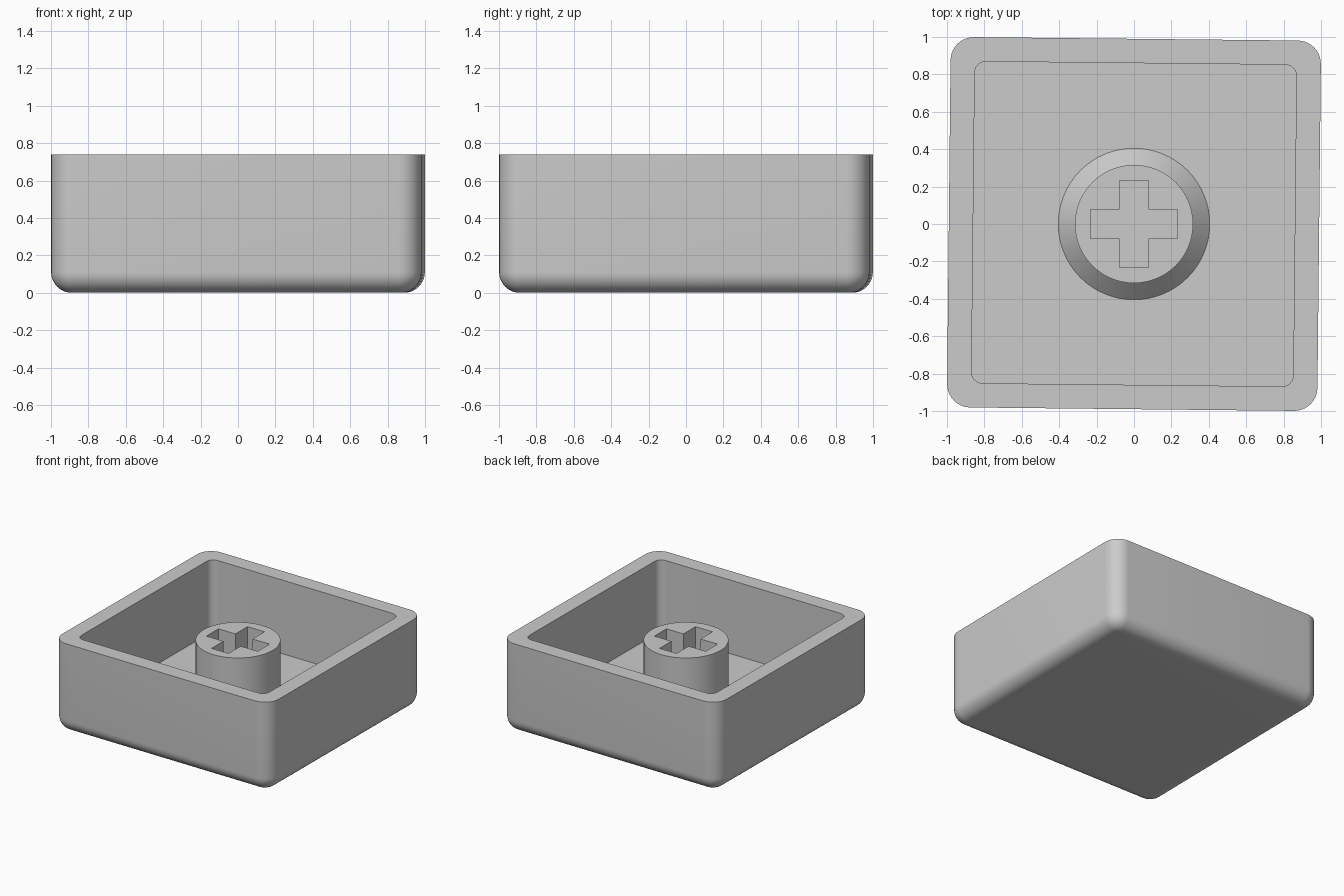
import bpy, bmesh, math

if "Cube" in bpy.data.objects:
    bpy.data.objects.remove(bpy.data.objects["Cube"])

H = 0.74        # overall height
FLOOR = 0.135   # inside floor level
STEM_TOP = 0.63

grey = bpy.data.materials.new("light grey plastic")
grey.diffuse_color = (0.6, 0.6, 0.6, 1)
grey.use_nodes = True
grey.node_tree.nodes["Principled BSDF"].inputs["Base Color"].default_value = grey.diffuse_color


def rounded_square(half, r, z, n=10):
    """Counter-clockwise outline with n segments per corner."""
    pts = []
    for k in range(4):
        a0 = k * math.pi / 2
        cx = (half - r) * (1 if k in (0, 3) else -1)
        cy = (half - r) * (1 if k in (0, 1) else -1)
        for i in range(n + 1):
            a = a0 + i / n * math.pi / 2
            pts.append((cx + r * math.cos(a), cy + r * math.sin(a), z))
    return pts


def circle(r, z, n=64):
    return [(r * math.cos(2 * math.pi * i / n), r * math.sin(2 * math.pi * i / n), z)
            for i in range(n)]


def skin(name, outlines):
    """Closed solid through a stack of matching outlines."""
    bm = bmesh.new()
    rings = [[bm.verts.new(p) for p in o] for o in outlines]
    n = len(rings[0])
    for a, b in zip(rings, rings[1:]):
        for i in range(n):
            j = (i + 1) % n
            bm.faces.new((a[i], a[j], b[j], b[i]))
    bm.faces.new(rings[0][::-1])
    bm.faces.new(rings[-1])
    bmesh.ops.recalc_face_normals(bm, faces=bm.faces)
    mesh = bpy.data.meshes.new(name)
    bm.to_mesh(mesh)
    bm.free()
    mesh.materials.append(grey)
    ob = bpy.data.objects.new(name, mesh)
    bpy.context.collection.objects.link(ob)
    return ob


def activate(ob):
    bpy.ops.object.select_all(action='DESELECT')
    ob.select_set(True)
    bpy.context.view_layer.objects.active = ob


# Shell: rounded underside, straight walls, rim, then the hollow inside
outlines = []
R = 0.11
for i in range(11):
    a = i / 10 * math.pi / 2
    d = R * (1 - math.sin(a))
    outlines.append(rounded_square(0.99 - d, 0.125 - d, R * (1 - math.cos(a))))
outlines += [rounded_square(0.99, 0.125, H),
             rounded_square(0.86, 0.06, H),
             rounded_square(0.86, 0.06, FLOOR)]
shell = skin("cap_shell", outlines)
shell.rotation_euler.z = math.radians(-0.6)

# Stem: round post with a chamfered foot
stem = skin("stem", [circle(0.405, FLOOR - 0.02), circle(0.405, FLOOR),
                     circle(0.316, FLOOR + 0.09), circle(0.316, STEM_TOP)])

# Cross-shaped socket cut into the stem
w, l = 0.078, 0.233
cross = [(l, -w), (l, w), (w, w), (w, l), (-w, l), (-w, w),
         (-l, w), (-l, -w), (-w, -w), (-w, -l), (w, -l), (w, -w)]
cutter = skin("socket_cutter", [[(x, y, z) for x, y in cross]
                                for z in (FLOOR + 0.005, STEM_TOP + 0.1)])
cutter.hide_render = True
cut = stem.modifiers.new("socket", 'BOOLEAN')
cut.operation = 'DIFFERENCE'
cut.solver = 'EXACT'
cut.object = cutter
activate(stem)
bpy.ops.object.modifier_apply(modifier=cut.name)
bpy.data.objects.remove(cutter)

for ob in (shell, stem):
    activate(ob)
    bpy.ops.object.shade_smooth_by_angle(angle=math.radians(30))
